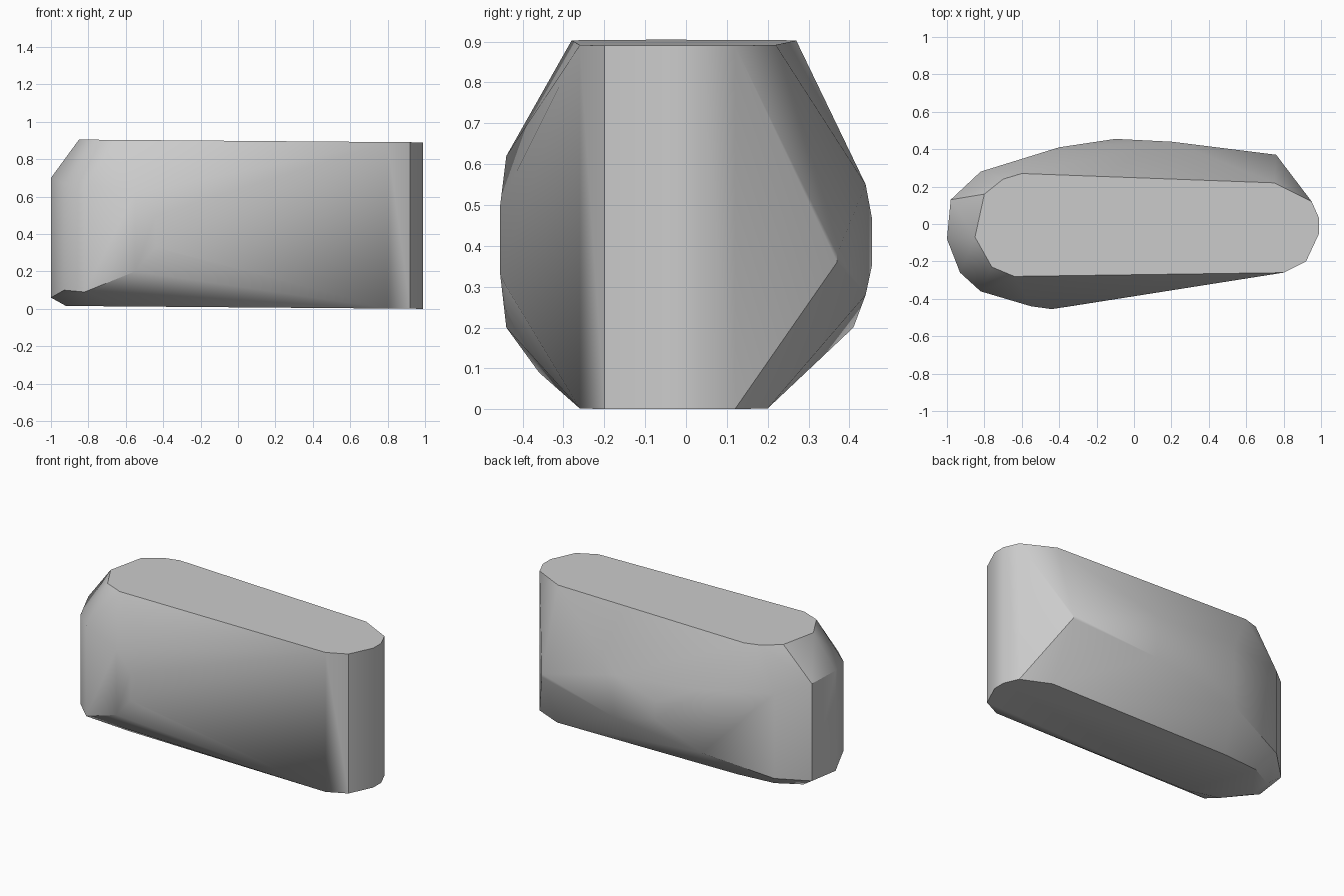
import bpy
import bmesh
import math

# Remove the default cube only
default_cube = bpy.data.objects.get("Cube")
if default_cube:
    bpy.data.objects.remove(default_cube, do_unlink=True)


def make_material(name, color):
    material = bpy.data.materials.new(name)
    material.use_nodes = True
    material.diffuse_color = color
    shader = material.node_tree.nodes["Principled BSDF"]
    shader.inputs["Base Color"].default_value = color
    return material


def top_height(x):
    """The flat top tilts very slightly down toward the upright end."""
    return 0.898 - 0.008 * x


def base_height(x):
    """The flat base tilts the same way and touches the ground."""
    return 0.008 * (1 - x)


# Upright rounded end: these corners run the full height
end_outline = [(.95, .12), (.99, .03), (.99, -.05), (.92, -.2), (.8, -.26)]

# Rim corners that belong to the top face only
top_outline = [(-.64, -.28), (-.76, -.23), (-.85, -.07),
               (-.8, .16), (-.7, .24), (-.6, .27), (.75, .22)]

# Rim corners that belong to the base face only
base_outline = [(-.6, -.25), (-.8, -.2), (-.92, -.05),
                (-.9, .1), (-.75, .18), (-.5, .2), (.77, .2)]

# Bulging side wall: x, y, then the lower and upper end of each upright edge
wall_columns = [
    (-.34, -.44, .3, .52), (-.44, -.455, .33, .5), (-.55, -.44, .2, .62),
    (-.82, -.36, .09, .67), (-.93, -.26, .1, .67), (-1, -.08, .06, .7),
    (-.98, .13, .07, .69), (-.82, .28, .1, .64), (-.4, .41, .2, .6),
    (-.1, .455, .35, .47), (.2, .44, .28, .55), (.76, .37, .36, .38),
]


def gather_corners():
    corners = []
    for x, y in end_outline + top_outline:
        corners.append((x, y, top_height(x)))
    for x, y in end_outline + base_outline:
        corners.append((x, y, base_height(x)))
    for x, y, low, high in wall_columns:
        corners.append((x, y, low))
        corners.append((x, y, high))
    return corners


def make_hull(name, corners, material):
    """Wrap the corners in a closed convex shell."""
    bm = bmesh.new()
    for corner in corners:
        bm.verts.new(corner)
    result = bmesh.ops.convex_hull(bm, input=bm.verts, use_existing_faces=False)
    unused = {item for key in ("geom_interior", "geom_unused")
              for item in result[key] if isinstance(item, bmesh.types.BMVert)}
    bmesh.ops.delete(bm, geom=list(unused), context="VERTS")
    # Merge the coplanar triangles of the flat faces
    bmesh.ops.dissolve_limit(bm, angle_limit=math.radians(1),
                             verts=bm.verts, edges=bm.edges)
    bmesh.ops.recalc_face_normals(bm, faces=bm.faces)
    mesh = bpy.data.meshes.new(name)
    bm.to_mesh(mesh)
    bm.free()
    mesh.materials.append(material)
    shell = bpy.data.objects.new(name, mesh)
    bpy.context.collection.objects.link(shell)
    return shell


# Rounded block with soft facets and a crisp rim
grey = make_material("light grey", (0.6, 0.6, 0.6, 1))
block = make_hull("faceted_block", gather_corners(), grey)
bpy.ops.object.select_all(action="DESELECT")
block.select_set(True)
bpy.context.view_layer.objects.active = block
bpy.ops.object.shade_smooth_by_angle(angle=math.radians(35))
